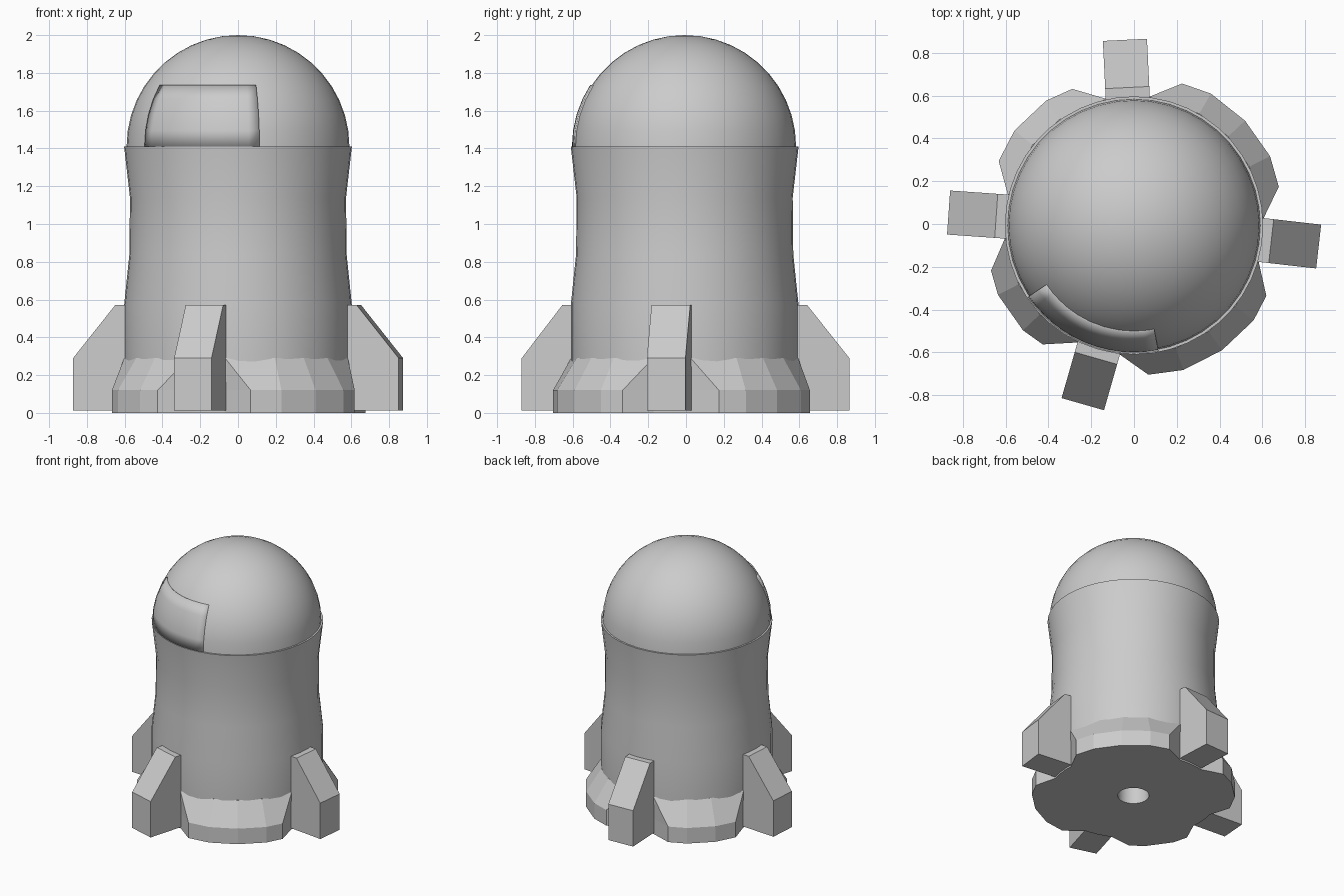
import bpy, bmesh
from math import radians, cos, sin, pi

old = bpy.data.objects.get("Cube")
if old:
    bpy.data.objects.remove(old, do_unlink=True)

grey = bpy.data.materials.new("light grey")
grey.use_nodes = True
grey.diffuse_color = (0.6, 0.6, 0.6, 1)
grey.node_tree.nodes["Principled BSDF"].inputs["Base Color"].default_value = (0.6, 0.6, 0.6, 1)

CENTRE_Y = -0.007
FIN_ANGLES = [-6.5, 92.8, 176, 254]
DOME_Z, DOME_R = 1.41, 0.59
SIDES = 44


def polar(r, degrees, z):
    a = radians(degrees)
    return (r * cos(a), r * sin(a), z)


def finish(name, bm, smooth=False):
    bmesh.ops.remove_doubles(bm, verts=bm.verts, dist=1e-5)
    bmesh.ops.recalc_face_normals(bm, faces=bm.faces)
    mesh = bpy.data.meshes.new(name)
    bm.to_mesh(mesh)
    bm.free()
    ob = bpy.data.objects.new(name, mesh)
    bpy.context.collection.objects.link(ob)
    ob.location.y = CENTRE_Y
    mesh.materials.append(grey)
    if smooth:
        bpy.ops.object.select_all(action='DESELECT')
        ob.select_set(True)
        bpy.context.view_layer.objects.active = ob
        bpy.ops.object.shade_smooth_by_angle(angle=radians(32))
    return ob


def bridge(bm, columns):
    """Join neighbouring columns of points with faces, skipping repeated points."""
    for left, right in zip(columns, columns[1:]):
        for i in range(len(left) - 1):
            corners = list(dict.fromkeys((left[i], right[i], right[i + 1], left[i + 1])))
            if len(corners) > 2:
                bm.faces.new([bm.verts.new(c) for c in corners])


def lathe(name, profile):
    bm = bmesh.new()
    step = 360 / SIDES
    bridge(bm, [[polar(r, (i % SIDES) * step, z) for r, z in profile]
                for i in range(SIDES + 1)])
    return finish(name, bm, True)


# Waisted body with a round socket in its underside
lathe("body", [(0, 0.3), (0.11, 0.3), (0.11, 0), (0.6, 0), (0.603, 0.29),
               (0.603, 0.57), (0.575, 0.84), (0.572, 1.14),
               (0.603, DOME_Z), (0, DOME_Z)])

# Hemispherical dome
rings = 11
lathe("dome", [(DOME_R * cos(pi / 2 * i / rings) if i < rings else 0,
                DOME_Z + DOME_R * sin(pi / 2 * i / rings)) for i in range(rings + 1)])

# Slightly raised visor panel following the dome
bm = bmesh.new()
visor_r = DOME_R + 0.007
columns = []
for i in range(13):
    azimuth = 214 + 67 * i / 12
    columns.append([polar(visor_r * cos(radians(t)), azimuth,
                          DOME_Z + visor_r * sin(radians(t)))
                    for t in (0, 8.3, 16.6, 25, 33.2)])
bridge(bm, columns)
visor = finish("visor", bm, True)
thick = visor.modifiers.new("thickness", 'SOLIDIFY')
thick.thickness = 0.025
thick.offset = -1

# Four fins, each a side profile with straight thickness
fin_profile = [(0.54, 0.012), (0.868, 0.012), (0.868, 0.29), (0.645, 0.57), (0.54, 0.57)]
for n, angle in enumerate(FIN_ANGLES):
    bm = bmesh.new()
    face = bm.faces.new([bm.verts.new((r, -0.103, z)) for r, z in fin_profile])
    grown = bmesh.ops.extrude_face_region(bm, geom=[face])["geom"]
    bmesh.ops.translate(bm, vec=(0, 0.206, 0),
                        verts=[v for v in grown if isinstance(v, bmesh.types.BMVert)])
    fin = finish(f"fin_{n + 1}", bm)
    fin.rotation_euler.z = radians(angle)

# Faceted skirt sections between the fins, tapering in at both ends
facet = 360 / 22
for n, angle in enumerate(FIN_ANGLES):
    following = FIN_ANGLES[(n + 1) % 4] + (360 if n == 3 else 0)
    start, stop = angle + 9.5, following - 9.5
    first, last = angle + 21.5, following - 21.5
    grid = [27 + facet * k for k in range(-2, 24)]
    middle = [a for a in grid if first + 3 < a < last - 3]

    def column(a, r, top):
        return [polar(0.54, a, 0), polar(r, a, 0), polar(r, a, 0.12),
                polar(0.605, top, 0.29), polar(0.54, top, 0.29)]

    columns = [column(start, 0.6, start), column(first, 0.7, start)]
    columns += [column(a, 0.713, a) for a in middle]
    columns += [column(last, 0.7, stop), column(stop, 0.6, stop)]
    bm = bmesh.new()
    bridge(bm, columns)
    finish(f"skirt_{n + 1}", bm)
